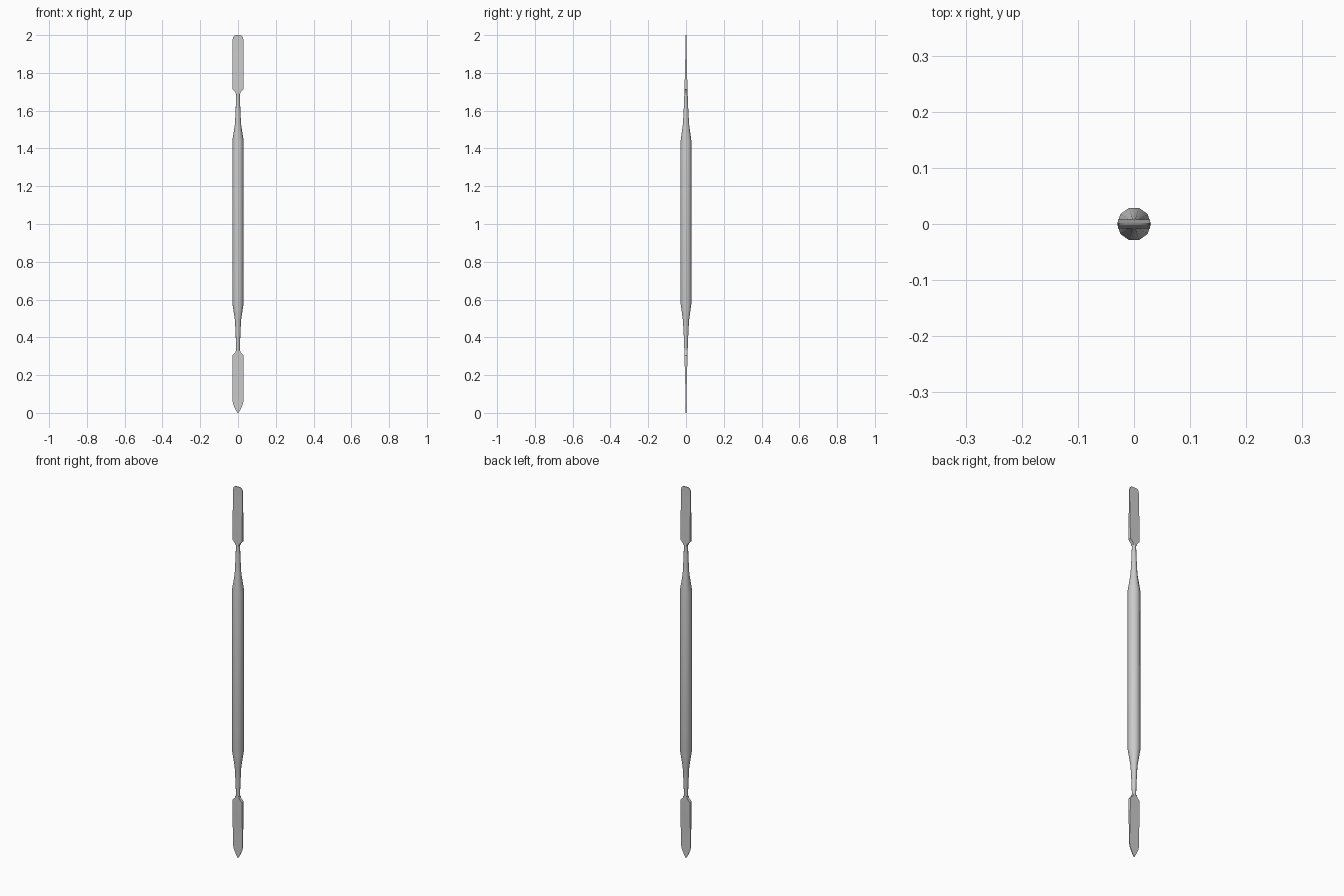
import bpy, bmesh, math

if "Cube" in bpy.data.objects:
    bpy.data.objects.remove(bpy.data.objects["Cube"])


def loft(name, sections, ring):
    """Skin a stack of (z, half_width, half_depth) sections along z."""
    bm = bmesh.new()
    rows = [[bm.verts.new((x * w, y * d, z)) for x, y in ring]
            for z, w, d in sections]
    n = len(ring)
    for a, b in zip(rows, rows[1:]):
        for i in range(n):
            j = (i + 1) % n
            bm.faces.new((a[i], a[j], b[j], b[i]))
    bm.faces.new(rows[0][::-1])
    bm.faces.new(rows[-1])
    bmesh.ops.recalc_face_normals(bm, faces=bm.faces)
    mesh = bpy.data.meshes.new(name)
    bm.to_mesh(mesh)
    bm.free()
    obj = bpy.data.objects.new(name, mesh)
    bpy.context.collection.objects.link(obj)
    bpy.ops.object.select_all(action='DESELECT')
    obj.select_set(True)
    bpy.context.view_layer.objects.active = obj
    bpy.ops.object.shade_smooth_by_angle(angle=math.radians(40))
    return obj


decagon = [(math.cos(math.tau * i / 10), math.sin(math.tau * i / 10)) for i in range(10)]
rect = [(1, 1), (-1, 1), (-1, -1), (1, -1)]

# Handle with tapered necks, mirrored about its middle
half = [(1.44, 0.03, 0.03), (1.53, 0.016, 0.017), (1.62, 0.012, 0.012), (1.695, 0.010, 0.009)]
lower = [(2.02 - z, w, d) for z, w, d in reversed(half)]
loft("handle", lower + half, decagon)

# Square-ended blade with rounded corners
loft("upper_blade", [
    (1.685, 0.010, 0.008), (1.697, 0.014, 0.008), (1.712, 0.0285, 0.008),
    (1.79, 0.0285, 0.006), (1.91, 0.0285, 0.003), (1.975, 0.0285, 0.002),
    (1.988, 0.0265, 0.002), (1.996, 0.021, 0.002), (2.0, 0.012, 0.002)], rect)

# Pointed blade
loft("lower_blade", [
    (0.0, 0.003, 0.002), (0.012, 0.010, 0.002), (0.03, 0.019, 0.002),
    (0.048, 0.026, 0.002), (0.062, 0.0285, 0.002), (0.12, 0.0285, 0.003),
    (0.22, 0.0285, 0.006), (0.305, 0.0285, 0.008), (0.32, 0.014, 0.008),
    (0.333, 0.010, 0.008)], rect)
